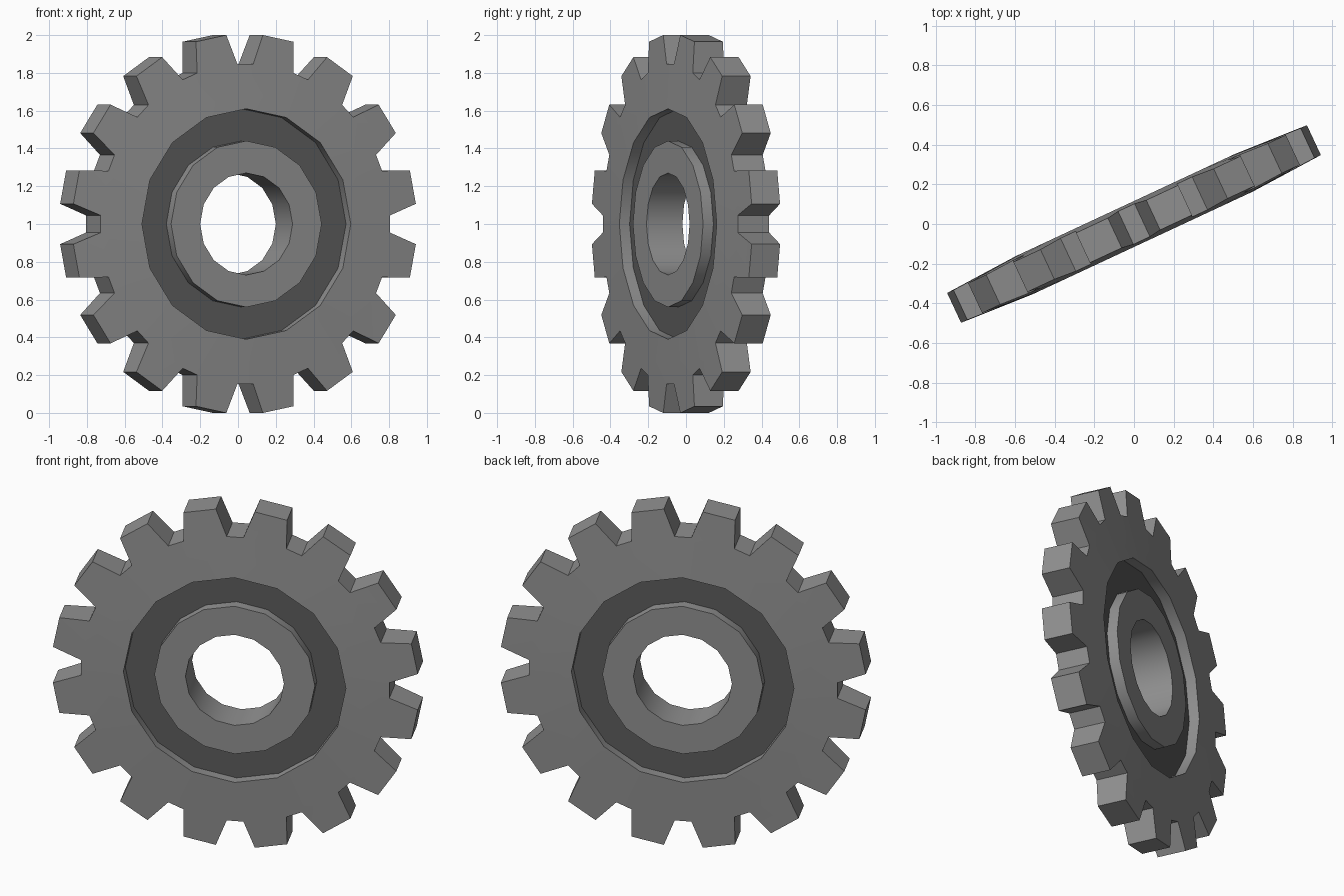
import bpy, bmesh
from math import sin, cos, radians

cube = bpy.data.objects.get("Cube")
if cube:
    bpy.data.objects.remove(cube, do_unlink=True)


def make_material(name, value):
    mat = bpy.data.materials.new(name)
    mat.use_nodes = True
    colour = (value, value, value, 1)
    mat.diffuse_color = colour
    mat.node_tree.nodes["Principled BSDF"].inputs["Base Color"].default_value = colour
    return mat


TEETH = 16
STEP = 360 / TEETH
TIP, ROOT, GROOVE_OUT, GROOVE_IN, BORE = 1.006, 0.847, 0.61, 0.44, 0.27
HUB_HALF, FLOOR_HALF = 0.105, 0.045
ROOT_ANGLES, TIP_ANGLES = (3.1, 19.4), (6.1, 16.4)

bm = bmesh.new()


def half_thickness(r):
    # The faces taper from the groove towards the tooth tips
    return 0.083 + (TIP - r) * 0.0556


def vert(r, angle, y):
    a = radians(angle)
    return bm.verts.new((r * sin(a), y, r * cos(a)))


def ring(r, y, angles=(0,)):
    return [vert(r, k * STEP + a, y) for k in range(TEETH) for a in angles]


def bridge(a, b, material=0):
    n = len(a)
    for i in range(n):
        j = (i + 1) % n
        bm.faces.new((a[i], a[j], b[j], b[i])).material_index = material


bores, rims = [], []
for side in (-1, 1):
    # Hub face, groove walls and dark groove floor
    bore = ring(BORE, side * HUB_HALF)
    hub = ring(GROOVE_IN, side * HUB_HALF)
    floor_in = ring(GROOVE_IN, side * FLOOR_HALF)
    floor_out = ring(GROOVE_OUT, side * FLOOR_HALF)
    lip = ring(GROOVE_OUT, side * half_thickness(GROOVE_OUT))
    bridge(bore, hub)
    bridge(hub, floor_in)
    bridge(floor_in, floor_out, 1)
    bridge(floor_out, lip)

    # Tapered body and tooth faces
    root = ring(ROOT, side * half_thickness(ROOT), ROOT_ANGLES)
    tip = ring(TIP, side * half_thickness(TIP), TIP_ANGLES)
    rim = []
    for k in range(TEETH):
        a, b = 2 * k, 2 * k + 1
        bm.faces.new((lip[k], lip[(k + 1) % TEETH], root[b], root[a]))
        bm.faces.new((lip[k], root[a], root[a - 1]))
        bm.faces.new((root[a], root[b], tip[b], tip[a]))
        rim += [root[a], tip[a], tip[b], root[b]]
    bores.append(bore)
    rims.append(rim)

# Bore wall and toothed rim join the two sides
bridge(*bores)
bridge(*rims)
bmesh.ops.recalc_face_normals(bm, faces=bm.faces)

mesh = bpy.data.meshes.new("gear_wheel")
bm.to_mesh(mesh)
bm.free()
mesh.materials.append(make_material("steel_grey", 0.28))
mesh.materials.append(make_material("dark_grey", 0.105))

gear = bpy.data.objects.new("gear_wheel", mesh)
bpy.context.collection.objects.link(gear)
gear.location.z = 1
gear.rotation_euler.z = radians(25)

bpy.ops.object.select_all(action="DESELECT")
gear.select_set(True)
bpy.context.view_layer.objects.active = gear
bpy.ops.object.shade_smooth_by_angle(angle=radians(30))
